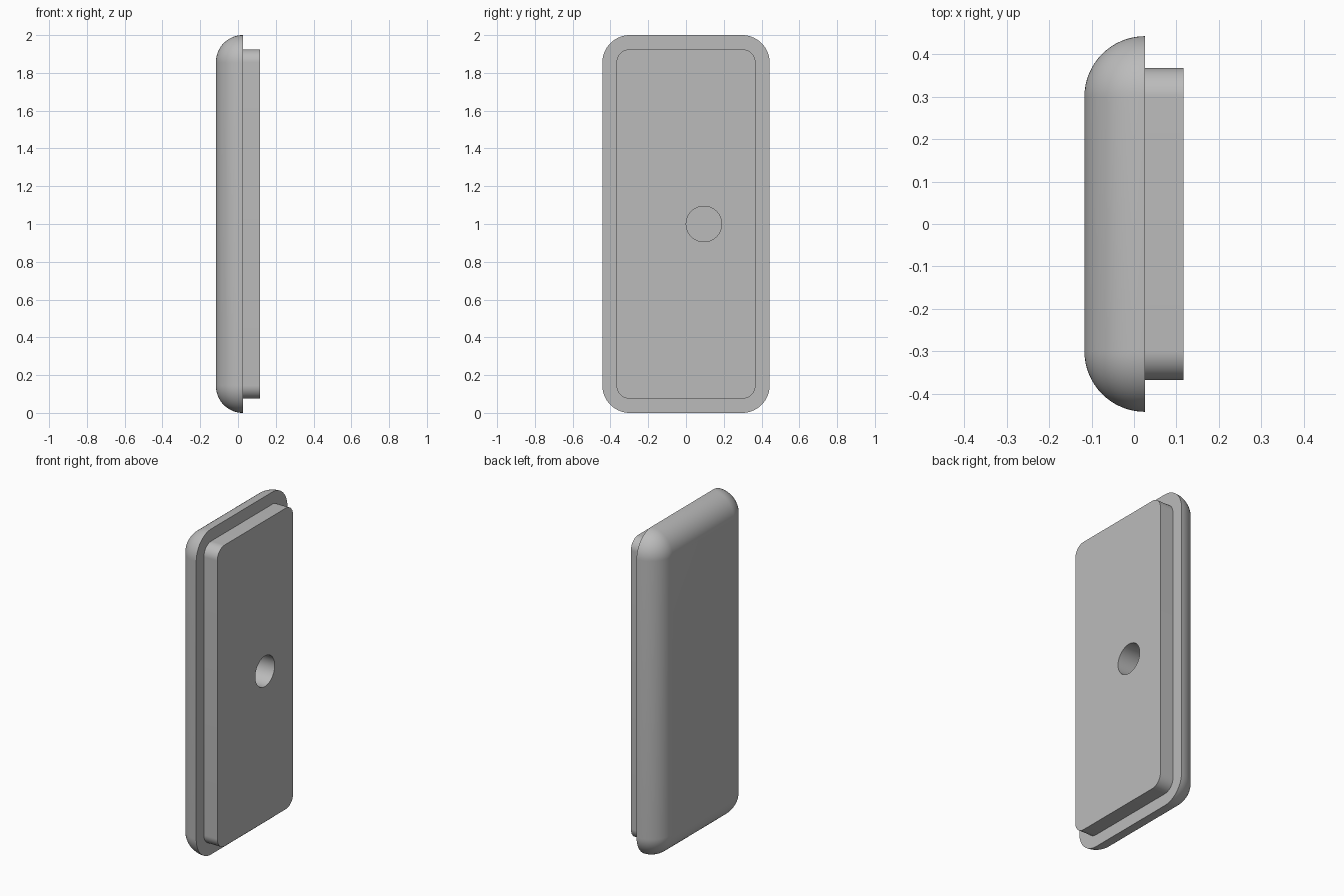
import bpy, bmesh
from math import pi, sin, cos, radians
from mathutils import Matrix

cube = bpy.data.objects.get("Cube")
if cube:
    bpy.data.objects.remove(cube, do_unlink=True)

grey = bpy.data.materials.new("plain grey")
grey.use_nodes = True
colour = (0.5, 0.5, 0.5, 1)
grey.diffuse_color = colour
grey.node_tree.nodes["Principled BSDF"].inputs["Base Color"].default_value = colour

CORNER_STEPS = 16
DOME_STEPS = 16


def ring(bm, x, half_y, half_z, radius):
    """Rounded rectangle across the x axis, centred at z = 1."""
    verts = []
    for q, (sy, sz) in enumerate([(1, 1), (-1, 1), (-1, -1), (1, -1)]):
        for i in range(CORNER_STEPS + 1):
            a = (q + i / CORNER_STEPS) * pi / 2
            verts.append(bm.verts.new((x, sy * (half_y - radius) + radius * cos(a),
                                       1 + sz * (half_z - radius) + radius * sin(a))))
    return verts


def finish(bm, name):
    bmesh.ops.recalc_face_normals(bm, faces=bm.faces)
    mesh = bpy.data.meshes.new(name)
    bm.to_mesh(mesh)
    bm.free()
    obj = bpy.data.objects.new(name, mesh)
    bpy.context.collection.objects.link(obj)
    mesh.materials.append(grey)
    return obj


# Domed cover stepping in to the raised backing plate, as one loft
ROUND, CORNER = 0.143, 0.146
BACK, RIM, FRONT = -0.117, 0.026, 0.117
bm = bmesh.new()
rings = []
for i in range(DOME_STEPS + 1):
    a = i / DOME_STEPS * pi / 2
    inset = ROUND * (1 - sin(a))
    rings.append(ring(bm, BACK + ROUND * (1 - cos(a)),
                      0.443 - inset, 1 - inset, CORNER - inset))
for x in (RIM, FRONT):
    rings.append(ring(bm, x, 0.368, 0.925, 0.07))
for a, b in zip(rings, rings[1:]):
    for i in range(len(a)):
        j = (i + 1) % len(a)
        bm.faces.new((a[i], a[j], b[j], b[i]))
bm.faces.new(rings[0])
bm.faces.new(rings[-1])
cover = finish(bm, "domed_cover")

# Blind round hole in the plate
HOLE_DEPTH = 0.16
bm = bmesh.new()
bmesh.ops.create_cone(bm, cap_ends=True, segments=64, radius1=0.094, radius2=0.094,
                      depth=2 * HOLE_DEPTH,
                      matrix=Matrix.Translation((FRONT, 0.095, 1)) @ Matrix.Rotation(pi / 2, 4, 'Y'))
cutter = finish(bm, "hole_cutter")
cutter.hide_render = True

cut = cover.modifiers.new("hole", 'BOOLEAN')
cut.operation = 'DIFFERENCE'
cut.solver = 'EXACT'
cut.object = cutter
bpy.ops.object.select_all(action='DESELECT')
cover.select_set(True)
bpy.context.view_layer.objects.active = cover
bpy.ops.object.modifier_apply(modifier=cut.name)
bpy.data.objects.remove(cutter, do_unlink=True)
bpy.ops.object.shade_smooth_by_angle(angle=radians(30))
